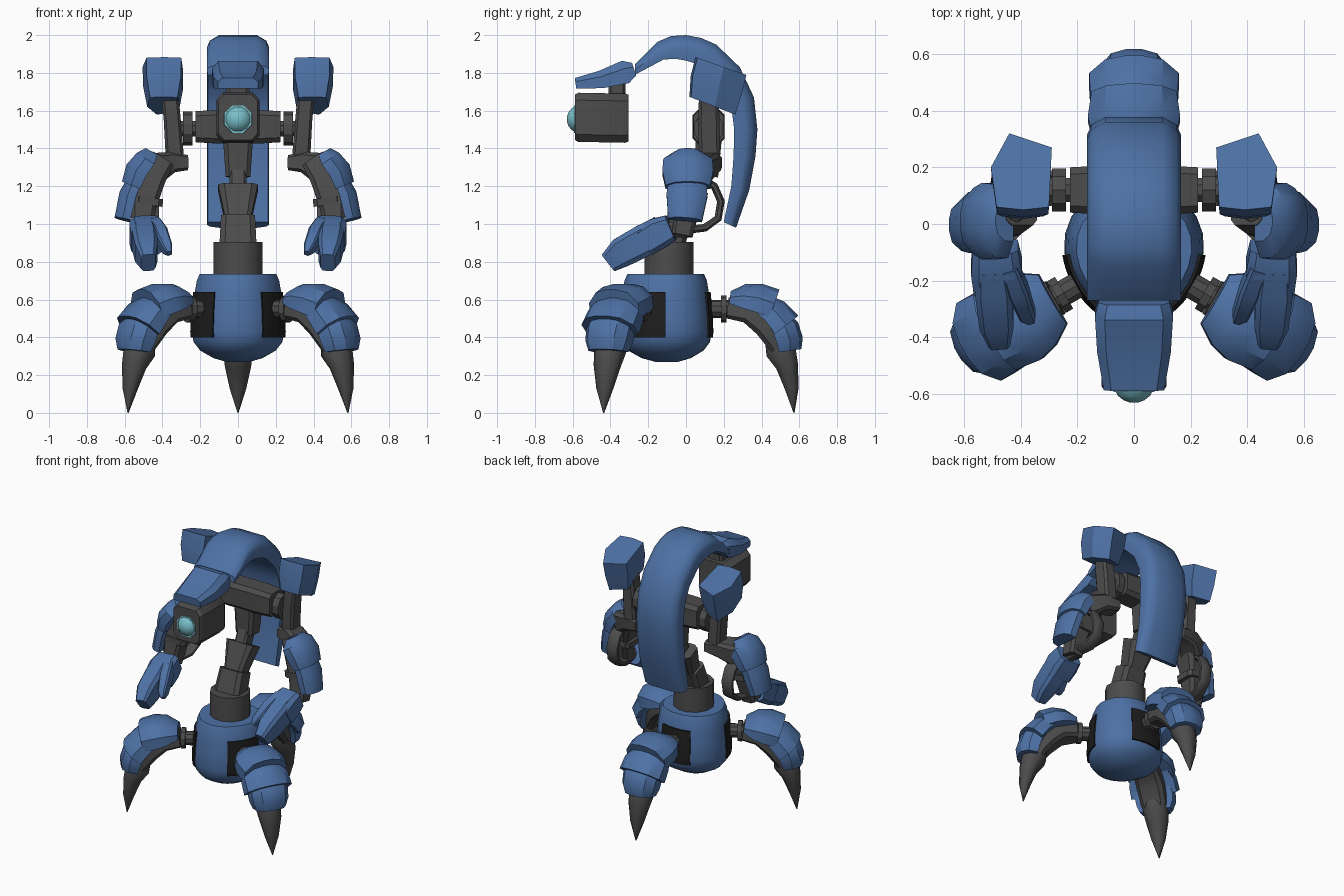
import bpy, bmesh, math
from mathutils import Vector, Matrix


def material(name, rgb):
    m = bpy.data.materials.new(name)
    m.diffuse_color = (*rgb, 1)
    return m


BLUE = material("blue armour", (0.075, 0.165, 0.375))
GREY = material("dark grey metal", (0.072, 0.072, 0.072))
BLACK = material("black socket", (0.013, 0.013, 0.013))
TEAL = material("teal lens", (0.19, 0.52, 0.58))
PLACE = Matrix.Identity(4)      # current placement for repeated parts
CY = -0.1                       # centre of the pelvis along y

# unit cross-sections (side, up)
BOX = [(-1, -.7), (-.7, -1), (.7, -1), (1, -.7), (1, .7), (.7, 1), (-.7, 1), (-1, .7)]
DOME = [(-1, -.3), (-1.0, .35), (-.65, .85), (-.2, 1), (.2, 1), (.65, .85), (1.0, .35), (1, -.3)]


def circle(n):
    return [(math.cos(math.tau * (i + .5) / n), math.sin(math.tau * (i + .5) / n)) for i in range(n)]


def loft(name, rings, mat, angle=32):
    """Capped skin through rings of equal point count."""
    bm = bmesh.new()
    rows = [[bm.verts.new(PLACE @ Vector(p)) for p in r] for r in rings]
    n = len(rows[0])
    for a, b in zip(rows, rows[1:]):
        for i in range(n):
            bm.faces.new((a[i], a[(i + 1) % n], b[(i + 1) % n], b[i]))
    bm.faces.new(rows[0])
    bm.faces.new(rows[-1])
    bmesh.ops.recalc_face_normals(bm, faces=bm.faces)
    me = bpy.data.meshes.new(name)
    bm.to_mesh(me)
    bm.free()
    me.materials.append(mat)
    ob = bpy.data.objects.new(name, me)
    bpy.context.collection.objects.link(ob)
    for o in bpy.context.selected_objects:
        o.select_set(False)
    bpy.context.view_layer.objects.active = ob
    ob.select_set(True)
    bpy.ops.object.shade_smooth_by_angle(angle=math.radians(angle))
    return ob


def limb(name, path, sizes, mat, prof=BOX, side=(1, 0, 0), angle=32):
    """Sweep a profile along a path; sizes are (half width, half height)."""
    pts = [Vector(p) for p in path]
    rings = []
    for i, (p, (w, h)) in enumerate(zip(pts, sizes)):
        t = (pts[min(i + 1, len(pts) - 1)] - pts[max(i - 1, 0)]).normalized()
        s = Vector(side)
        s = (s - t * s.dot(t)).normalized()
        u = s.cross(t)
        rings.append([p + s * a * w + u * b * h for a, b in prof])
    return loft(name, rings, mat, angle)


# pelvis: barrel slightly flattened at the three leg sockets
def lobed(r, a):
    return r * (1 + .035 * math.sin(3 * a))


def ring(r, z, n=24):
    turns = [math.tau * i / n for i in range(n)]
    return [(lobed(r, a) * math.cos(a), CY + lobed(r, a) * math.sin(a), z) for a in turns]


loft("pelvis", [ring(r, z) for r, z in (
    (.06, .27), (.13, .29), (.2, .33), (.235, .375), (.246, .43), (.242, .52),
    (.232, .62), (.218, .7), (.203, .735), (.13, .735))], BLUE, 40)

# waist cup and spine
limb("waist", [(0, CY + .01, .7), (0, CY + .01, .905), (0, CY + .01, .905), (0, CY + .01, .86)],
     [(.135, .135), (.133, .133), (.1, .1), (.1, .1)], GREY, circle(12))
limb("spine_base", [(0, -.1, .84), (0, -.03, 1.03)], [(.1, .07), (.09, .07)], GREY)
limb("spine_middle", [(0, -.04, .98), (0, .06, 1.19)], [(.06, .055), (.105, .065)], GREY)
limb("spine_core", [(0, .03, 1.12), (0, .11, 1.3)], [(.045, .05)] * 2, GREY)
limb("spine_top", [(0, .11, 1.25), (0, .12, 1.46)], [(.065, .06), (.08, .07)], GREY)
limb("shoulder_bar", [(-.225, .12, 1.515), (-.13, .12, 1.515), (.13, .12, 1.515), (.225, .12, 1.515)],
     [(.08, .082), (.085, .088), (.085, .088), (.08, .082)], GREY, side=(0, 1, 0))

# arched back plate: outer and inner side profile (y, z)
outer = [(.265, .98), (.335, 1.18), (.368, 1.36), (.378, 1.5), (.36, 1.67), (.285, 1.83),
         (.16, 1.95), (.08, 1.985), (0, 2.0), (-.08, 1.995), (-.15, 1.965), (-.27, 1.845)]
inner = [(.2, 1.01), (.24, 1.2), (.252, 1.36), (.255, 1.5), (.24, 1.62), (.19, 1.73),
         (.1, 1.82), (.05, 1.85), (0, 1.865), (-.06, 1.875), (-.12, 1.87), (-.27, 1.79)]
rings = []
for (a, b), (c, d) in zip(outer, inner):
    def at(x, f):
        return (x, a + (c - a) * f, b + (d - b) * f)
    rings.append([at(-.16, 1), at(-.165, .5), at(-.15, .22), at(-.1, 0),
                  at(.1, 0), at(.15, .22), at(.165, .5), at(.16, 1)])
loft("back_arch", rings, BLUE, 40)

# brow plate, head and eye
BROW = [(-1, -1), (1, -1), (1, .3), (.75, 1), (-.75, 1), (-1, .3)]
limb("brow_plate", [(0, -.275, 1.82), (0, -.32, 1.805), (0, -.45, 1.765), (0, -.585, 1.745)],
     [(.125, .035), (.138, .062), (.13, .047), (.107, .028)], BLUE, BROW, (-1, 0, 0))
limb("head_neck", [(0, -.365, 1.66), (0, -.365, 1.78)], [(.06, .045)] * 2, GREY)
limb("head", [(0, -.305, 1.56), (0, -.32, 1.56), (0, -.57, 1.565), (0, -.588, 1.565)],
     [(.108, .124), (.115, .13), (.115, .13), (.104, .12)], GREY)
limb("eye_rim", [(0, -.57, 1.555), (0, -.593, 1.555)], [(.082, .082), (.078, .078)], TEAL, circle(8))
limb("eye_lens", [(0, -.585, 1.555), (0, -.605, 1.555), (0, -.622, 1.555), (0, -.63, 1.555)],
     [(.07, .07), (.06, .06), (.038, .038), (.015, .015)], TEAL, circle(12), angle=60)

# three legs, modelled towards the back and turned about the pelvis
for label, turn in (("back", 0), ("front_left", 120), ("front_right", 240)):
    c = Matrix.Translation((0, CY, 0))
    PLACE = c @ Matrix.Rotation(math.radians(turn), 4, 'Z') @ c.inverted()
    n = label + "_leg_"
    # curved socket panel hugging the pelvis
    sock = []
    for i in range(9):
        a = math.radians(62 + 7 * i)
        sock.append([(lobed(r, a) * math.cos(a), CY + lobed(r, a) * math.sin(a), z)
                     for r, z in ((.2, .4), (.251, .4), (.254, .43), (.25, .52), (.239, .64), (.2, .64))])
    loft(n + "socket", sock, BLACK)
    limb(n + "hip_pin", [(0, .12, .55), (0, .26, .55)], [(.048, .048)] * 2, GREY, circle(10))
    limb(n + "hip_disc", [(0, .185, .55), (0, .215, .55)], [(.068, .072)] * 2, GREY, circle(10))
    limb(n + "thigh", [(0, .22, .555), (0, .33, .545), (0, .43, .475), (0, .5, .38), (0, .515, .32)],
         [(.065, .055), (.085, .07), (.09, .08), (.085, .075), (.07, .06)], GREY)
    limb(n + "claw", [(0, .475, .4), (0, .502, .33), (0, .535, .25), (0, .56, .13), (0, .572, 0)],
         [(.07, .065), (.085, .088), (.075, .064), (.047, .04), (.003, .003)], GREY, circle(8), angle=50)
    limb(n + "plate_upper", [(0, .23, .595), (0, .3, .585), (0, .37, .57), (0, .455, .54)],
         [(.1, .05), (.145, .1), (.163, .118), (.15, .12)], BLUE, DOME)
    limb(n + "plate_middle", [(0, .38, .56), (0, .445, .51), (0, .5, .44)],
         [(.125, .085), (.155, .11), (.158, .12)], BLUE, DOME)
    limb(n + "plate_lower", [(0, .45, .5), (0, .495, .43), (0, .513, .375), (0, .52, .325)],
         [(.11, .085), (.13, .11), (.125, .108), (.105, .092)], BLUE, DOME)

# two arms, modelled on +x and mirrored
for label, sx in (("left", 1), ("right", -1)):
    PLACE = Matrix.Diagonal((sx, 1, 1, 1))
    n = label + "_"
    limb(n + "shoulder_pin", [(.2, .12, 1.505), (.35, .12, 1.505)], [(.045, .045)] * 2, GREY,
         circle(8), (0, 1, 0))
    limb(n + "shoulder_disc", [(.24, .12, 1.505), (.29, .12, 1.505)], [(.08, .09)] * 2, GREY,
         circle(10), (0, 1, 0))
    limb(n + "upper_arm", [(.36, .12, 1.68), (.348, .12, 1.55), (.335, .125, 1.36)],
         [(.045, .05), (.045, .058), (.048, .055)], GREY, side=(1, 0, 0))
    limb(n + "elbow", [(.27, .13, 1.325), (.36, .12, 1.325), (.45, .06, 1.29)],
         [(.06, .04), (.068, .055), (.08, .08)], GREY, side=(0, 1, 0))
    # shoulder pad: tilted six-sided bucket
    foot = [(.3, .06), (.29, .27), (.44, .32), (.505, .2), (.485, .06), (.39, .05)]
    top = [(x, y, 1.88 - .35 * (y - .06)) for x, y in foot]
    mid = [(.4 + (x - .4) * .98, y - .025, z - .1) for x, y, z in top]
    low = [(.395 + (x - .395) * .78, .135 + (y - .18) * .9, z - .21) for x, y, z in top]
    loft(n + "shoulder_pad", [low, mid, top], BLUE, 25)
    # forearm with two overlapping guards
    limb(n + "forearm", [(.4, .06, 1.34), (.46, .04, 1.25), (.5, .01, 1.1), (.51, -.02, .94)],
         [(.065, .065), (.08, .08), (.065, .068), (.055, .05)], GREY, side=(0, -1, 0))
    limb(n + "forearm_band", [(.47, .02, 1.14), (.475, .02, 1.1)], [(.075, .075)] * 2, GREY, side=(0, -1, 0))
    limb(n + "forearm_hose", [(.46, .08, 1.24), (.46, .15, 1.2), (.46, .185, 1.12), (.46, .17, 1.03),
                              (.47, .1, .98), (.49, .02, .97)], [(.045, .022)] * 6, GREY, circle(8), angle=60)
    limb(n + "upper_guard", [(.44, .01, 1.375), (.465, .01, 1.33), (.51, .01, 1.27), (.54, .01, 1.195)],
         [(.07, .055), (.13, .085), (.135, .092), (.118, .08)], BLUE, DOME, (0, -1, 0))
    limb(n + "lower_guard", [(.52, .01, 1.25), (.56, .005, 1.15), (.59, -.005, 1.02)],
         [(.1, .055), (.108, .07), (.09, .065)], BLUE, DOME, (0, -1, 0))
    # hand
    limb(n + "wrist", [(.5, .03, .97), (.49, -.14, .97)], [(.045, .045)] * 2, GREY, circle(8))
    limb(n + "hand_plate", [(.49, -.08, .98), (.485, -.15, .95), (.48, -.22, .905)],
         [(.08, .07), (.09, .085), (.085, .08)], BLUE, BOX, (-1, 0, 0))
    limb(n + "outer_finger", [(.5, -.14, .97), (.495, -.22, .915), (.485, -.34, .85), (.475, -.41, .795)],
         [(.055, .07), (.066, .085), (.06, .08), (.038, .055)], BLUE, BOX, (-1, 0, 0))
    limb(n + "inner_finger", [(.44, -.15, 1.0), (.41, -.23, .95), (.375, -.32, .87), (.362, -.34, .845)],
         [(.03, .04), (.036, .045), (.028, .035), (.014, .018)], BLUE, BOX, (-1, 0, 0))
